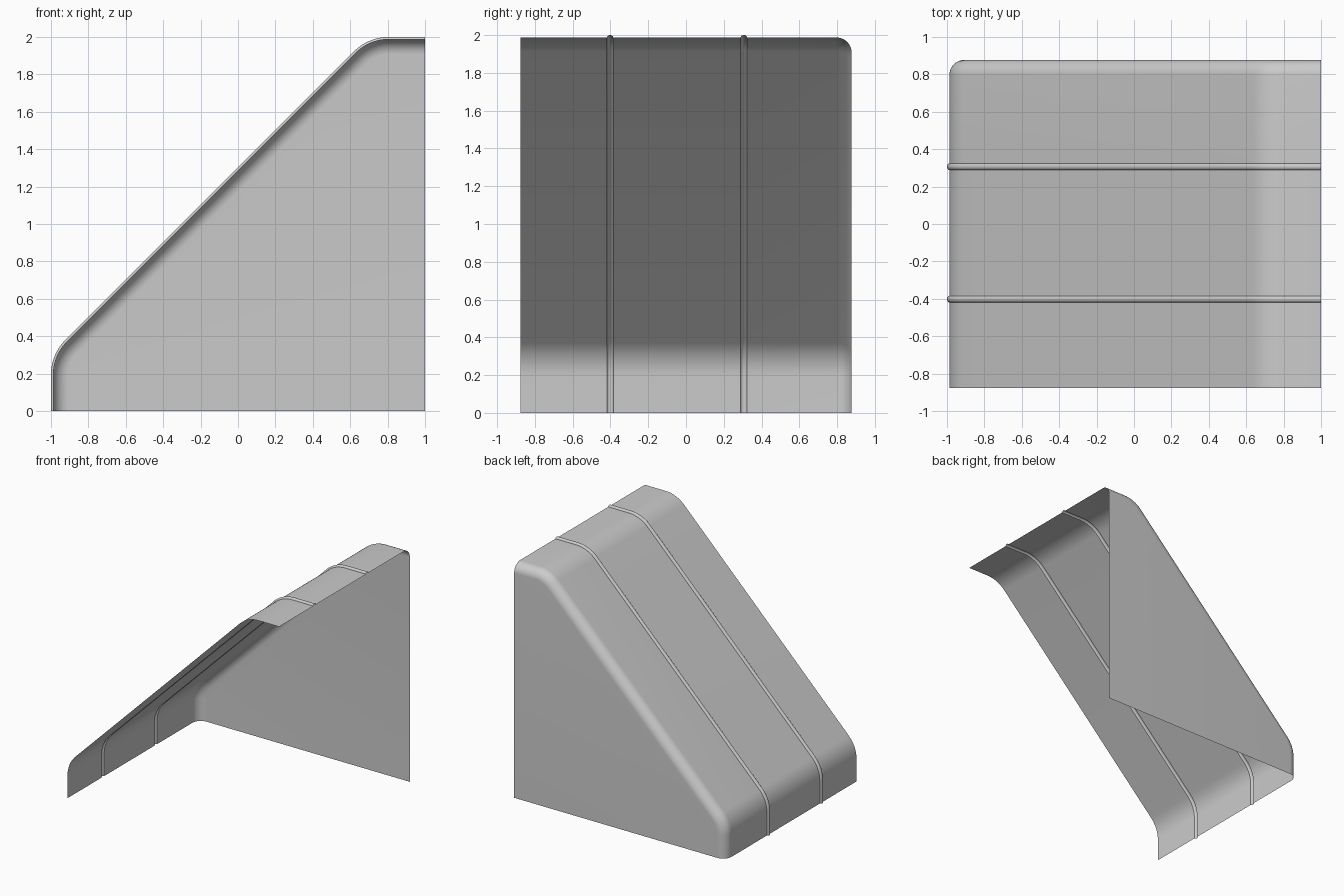
import bpy, bmesh, math

if "Cube" in bpy.data.objects:
    bpy.data.objects.remove(bpy.data.objects["Cube"])

GREY = bpy.data.materials.new("light_grey")
GREY.diffuse_color = (0.6, 0.6, 0.6, 1)
GREY.use_nodes = True
GREY.node_tree.nodes["Principled BSDF"].inputs["Base Color"].default_value = GREY.diffuse_color

W = 0.877        # half width in y
WALL = 0.987     # outer skin distance from the centre in x
BEND = 0.25      # radius of the two profile bends
EDGE = 0.08      # radius of the rounded edge to the side wall
BEAD_W, BEAD_H = 0.017, 0.013
C1, C2 = (BEND - WALL, 0.194), (0.806, 1.987 - BEND)


def profile(inset):
    """Side outline (x, z), moved inwards by inset."""
    r = BEND - inset
    pts = [(C1[0] - r, 0)]
    for c, start in ((C1, 180), (C2, 135)):
        for i in range(13):
            a = math.radians(start - 45 * i / 12)
            pts.append((c[0] + r * math.cos(a), c[1] + r * math.sin(a)))
    return pts + [(1, C2[1] + r)]


# Cross-section along y: (y, inset), with two raised seams and a rounded edge
section = [(-W, 0)]
for yc in (-0.402, 0.306):
    for i in range(13):
        a = math.pi * i / 12
        section.append((yc - BEAD_W * math.cos(a), -BEAD_H * math.sin(a)))
for i in range(13):
    a = math.pi / 2 * i / 12
    section.append((W - EDGE + EDGE * math.sin(a), EDGE * (1 - math.cos(a))))

# Open shell: sloped skin plus one closed side wall
bm = bmesh.new()
rings = [[bm.verts.new((x, y, z)) for x, z in profile(d)] for y, d in section]
for r0, r1 in zip(rings, rings[1:]):
    for i in range(len(r0) - 1):
        bm.faces.new((r0[i], r0[i + 1], r1[i + 1], r1[i]))
corner = bm.verts.new((1, W, 0))
bm.faces.new(rings[-1] + [corner])
bmesh.ops.recalc_face_normals(bm, faces=bm.faces)
bm.normal_update()
# Make the skin face outwards
if max(bm.faces, key=lambda f: f.calc_area() if abs(f.normal.y) > 0.9 else 0).normal.y < 0:
    bmesh.ops.reverse_faces(bm, faces=bm.faces)
mesh = bpy.data.meshes.new("sloped_cover")
bm.to_mesh(mesh)
bm.free()
mesh.materials.append(GREY)
cover = bpy.data.objects.new("sloped_cover", mesh)
bpy.context.collection.objects.link(cover)
bpy.context.view_layer.objects.active = cover
cover.select_set(True)
bpy.ops.object.shade_smooth_by_angle(angle=math.radians(35))
